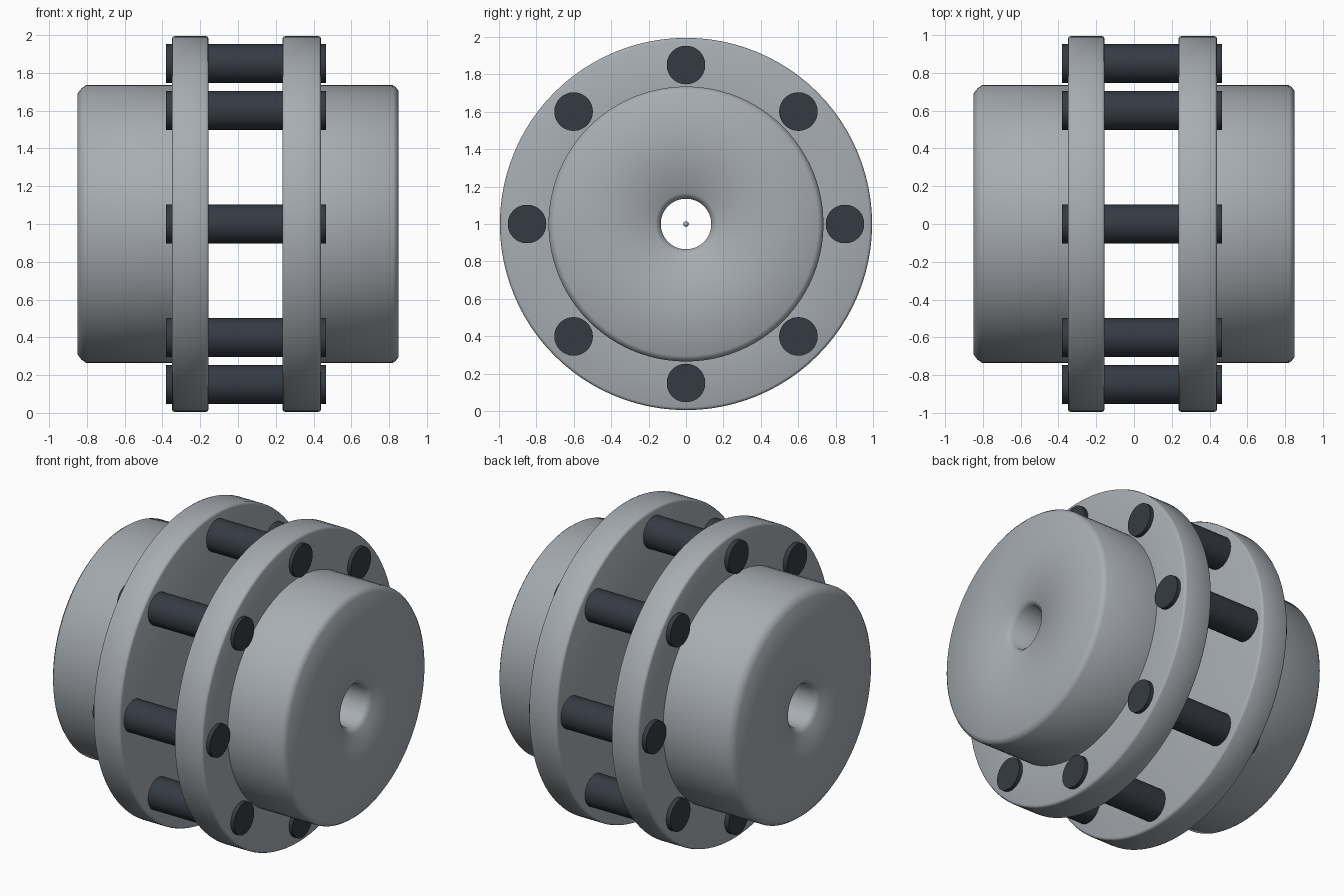
import bpy, math

if "Cube" in bpy.data.objects:
    bpy.data.objects.remove(bpy.data.objects["Cube"])

SEG = 96


def material(name, rgb):
    m = bpy.data.materials.new(name)
    m.diffuse_color = (*rgb, 1)
    m.use_nodes = True
    m.node_tree.nodes["Principled BSDF"].inputs["Base Color"].default_value = m.diffuse_color
    return m


steel = material("grey steel", (0.39, 0.42, 0.45))
dark = material("dark pin steel", (0.036, 0.043, 0.056))


def finish(obj, mat):
    obj.data.materials.append(mat)
    bpy.ops.object.select_all(action='DESELECT')
    obj.select_set(True)
    bpy.context.view_layer.objects.active = obj
    bpy.ops.object.shade_smooth_by_angle(angle=math.radians(50))


def lathe_x(name, profile, mat):
    """Revolve a closed (x, radius) profile around the shaft axis at z = 1."""
    n = len(profile)
    verts, faces = [], []
    for i in range(SEG):
        a = 2 * math.pi * i / SEG
        verts += [(x, r * math.cos(a), 1 + r * math.sin(a)) for x, r in profile]
    for i in range(SEG):
        j = (i + 1) % SEG
        for k in range(n):
            l = (k + 1) % n
            faces.append((i * n + k, i * n + l, j * n + l, j * n + k))
    me = bpy.data.meshes.new(name)
    me.from_pydata(verts, [], faces)
    obj = bpy.data.objects.new(name, me)
    bpy.context.collection.objects.link(obj)
    # consistent outward normals
    bpy.context.view_layer.objects.active = obj
    obj.select_set(True)
    bpy.ops.object.mode_set(mode='EDIT')
    bpy.ops.mesh.select_all(action='SELECT')
    bpy.ops.mesh.normals_make_consistent(inside=False)
    bpy.ops.object.mode_set(mode='OBJECT')
    finish(obj, mat)


def flanged_hub(name, side, inner, outer, end, chamfer):
    """Hub with a flange; distances are measured outward along one side."""
    f, b, rh, rf = 0.015, 0.03, 0.735, 0.995
    points = [
        (inner, 0.135), (inner, rf - f), (inner + f * 0.3, rf - f * 0.3),
        (inner + f, rf), (outer - f, rf), (outer - f * 0.3, rf - f * 0.3),
        (outer, rf - f), (outer, rh),
        (end - chamfer, rh), (end - chamfer * 0.45, rh - chamfer * 0.4),
        (end, rh - chamfer),
        (end, 0.135 + b), (end - b, 0.135),
    ]
    lathe_x(name, [(side * x, r) for x, r in points], steel)


# Two flanged hubs facing each other
flanged_hub("left_hub", -1, 0.155, 0.35, 0.85, 0.045)
flanged_hub("right_hub", 1, 0.235, 0.44, 0.85, 0.03)

# Ring of eight coupling pins through both flanges
x0, x1 = -0.38, 0.465
for i in range(8):
    a = math.pi * i / 4
    bpy.ops.mesh.primitive_cylinder_add(
        vertices=48, radius=0.103, depth=x1 - x0,
        location=((x0 + x1) / 2, 0.85 * math.cos(a), 1 + 0.85 * math.sin(a)),
        rotation=(0, math.pi / 2, 0))
    pin = bpy.context.object
    pin.name = f"coupling_pin_{i + 1}"
    finish(pin, dark)

# Tiny centre bead on the shaft axis
bpy.ops.mesh.primitive_uv_sphere_add(
    segments=16, ring_count=8, radius=0.015, location=(-0.73, 0, 1))
bead = bpy.context.object
bead.name = "centre_bead"
finish(bead, steel)
